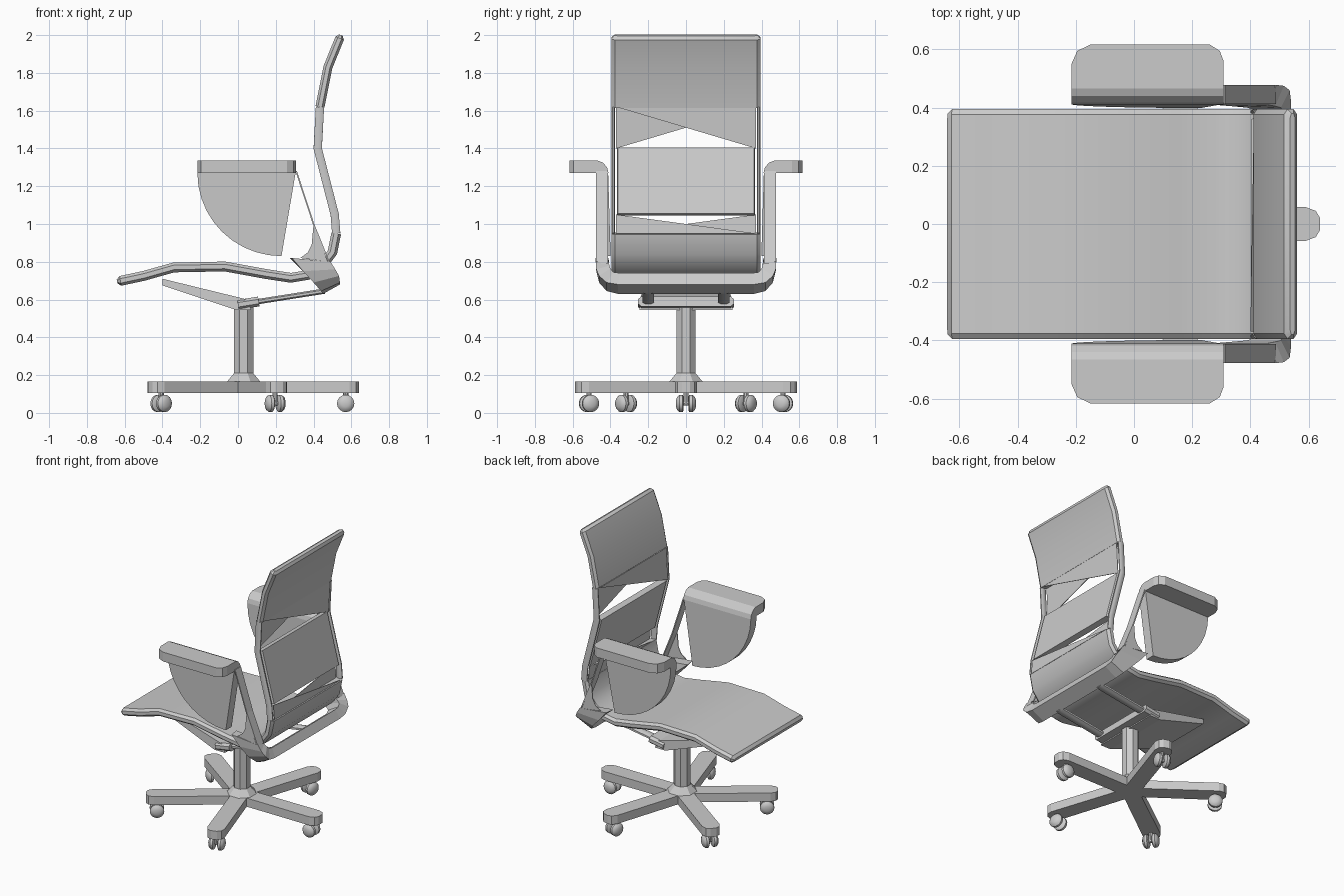
import bpy, bmesh
from math import pi, cos, sin
from mathutils import Vector, Matrix

cube = bpy.data.objects.get("Cube")
if cube:
    bpy.data.objects.remove(cube)

grey = bpy.data.materials.new("light grey")
grey.use_nodes = True
tone = (0.6, 0.6, 0.6, 1)
grey.diffuse_color = tone
grey.node_tree.nodes["Principled BSDF"].inputs["Base Color"].default_value = tone


def finish(name, bm, smooth=0):
    bmesh.ops.recalc_face_normals(bm, faces=bm.faces)
    mesh = bpy.data.meshes.new(name)
    bm.to_mesh(mesh)
    bm.free()
    mesh.materials.append(grey)
    obj = bpy.data.objects.new(name, mesh)
    bpy.context.collection.objects.link(obj)
    if smooth:
        bpy.ops.object.select_all(action='DESELECT')
        obj.select_set(True)
        bpy.context.view_layer.objects.active = obj
        bpy.ops.object.shade_smooth_by_angle(angle=smooth)
    return obj


def loft(name, rings, smooth=0):
    """Skin closed rings of points and cap both ends."""
    bm = bmesh.new()
    rows = [[bm.verts.new(p) for p in ring] for ring in rings]
    n = len(rows[0])
    for a, b in zip(rows, rows[1:]):
        for i in range(n):
            bm.faces.new((a[i], a[(i + 1) % n], b[(i + 1) % n], b[i]))
    bm.faces.new(rows[0])
    bm.faces.new(rows[-1])
    return finish(name, bm, smooth)


def slab(name, path, y0, y1, t=0.024, round_start=False, round_end=False, r=0.018):
    """Cushioned sheet following an x-z path, between two y limits."""
    pts = [Vector((x, 0, z)) for x, z in path]
    rings = []

    def ring(p, n, k, inset):
        outline = [(y0 + r, -t), (y1 - r, -t), (y1, -t * .45), (y1, t * .45),
                   (y1 - r, t), (y0 + r, t), (y0, t * .45), (y0, -t * .45)]
        mid = (y0 + y1) / 2
        shrink = 1 - inset / (y1 - y0)
        return [p + n * (h * k) + Vector((0, mid + (y - mid) * shrink, 0)) for y, h in outline]

    for i, p in enumerate(pts):
        d = (pts[min(i + 1, len(pts) - 1)] - pts[max(i - 1, 0)]).normalized()
        n = Vector((-d.z, 0, d.x))
        if i == 0 and round_start:
            rings += [ring(p, n, .4, .03), ring(p + d * .018, n, 1, 0)]
        elif i == len(pts) - 1 and round_end:
            rings += [ring(p - d * .018, n, 1, 0), ring(p, n, .4, .03)]
        else:
            rings.append(ring(p, n, 1, 0))
    return loft(name, rings, .5)


def prism_y(name, outline, y0, y1):
    return loft(name, [[(x, y, z) for x, z in outline] for y in (y0, y1)])


# Seat shell curving up into the lower back
seat_path = [(-.64, .695), (-.5, .725), (-.34, .77), (-.07, .775), (.15, .735),
             (.28, .715), (.37, .73), (.45, .785), (.5, .85), (.52, .95)]
slab("seat", seat_path, -.395, .395, .026, round_start=True)

# Middle and upper back panels
low, mid0, mid1, top0 = (.52, .95), (.512, 1.05), (.422, 1.4), (.434, 1.62)
slab("middle_back", [mid0, mid1], -.365, .365, .02, r=.006)
slab("upper_back", [top0, (.476, 1.83), (.545, 2.0)], -.395, .395, round_end=True)


# Triangular webs between the panels, crossing on the two skins
def web(name, corners, dx):
    loft(name, [[(x + dx + e, y, z) for x, y, z in corners] for e in (-.002, .002)])


w = .37
for side, dx in ((1, .02), (-1, -.02)):
    web("upper_web", [(top0[0], -w, top0[1]), (top0[0], w, top0[1]),
                      (mid1[0], side * w, mid1[1])], dx)
    web("lower_web", [(low[0], -w, low[1]), (low[0], w, low[1]),
                      (mid0[0], -side * w, mid0[1])], dx)

# Slim edge rails joining the panels
for s in (-1, 1):
    ya, yb = sorted((s * .376, s * .395))
    slab("back_edge_rail", [low, mid0, mid1, top0], ya, yb, .022, r=.006)

# Hoop under the back: outer y/z, inner y/z, front x, rear x, rear rise
half = [(.36, .63, .35, .69, .45, .54, .05), (.42, .645, .385, .70, .44, .54, .045),
        (.46, .69, .40, .73, .40, .535, .035), (.475, .75, .405, .77, .345, .515, .01),
        (.478, .82, .41, .82, .285, .49, -.02)]
hoop = []
for s, stations in ((-1, half[::-1]), (1, half)):
    for yo, zo, yi, zi, xf, xr, rise in stations:
        hoop.append([(xf, s * yo, zo), (xr, s * yo, zo + rise),
                     (xr - .03, s * yi, zi + rise), (xf - .01, s * yi, zi)])
loft("support_hoop", hoop)

# Armrests: pad, rounded side panel, rear strap and gusset
pad_outline = [(-.215, .41), (.308, .41), (.308, .56), (.295, .595), (.26, .617),
               (-.15, .617), (-.195, .595), (-.215, .55)]
for s in (-1, 1):
    pad = []
    for z, trim in ((1.27, 0), (1.3, .008), (1.325, .03), (1.335, .055)):
        pad.append([(x, s * (y + trim if y < .42 else y), z) for x, y in pad_outline])
    loft("arm_pad", pad)

    arc = [(.23 - .445 * cos(a), 1.27 - .44 * sin(a))
           for a in [i * pi / 20 for i in range(11)]]
    outline = [(.305, 1.272)] + arc
    panel = [[(x, s * (y - .03 * (1.27 - z)), z) for x, z in outline] for y in (.412, .477)]
    loft("arm_panel", panel)

    strap = [[(x - .004, s * .413, z), (x + .004, s * .413, z),
              (x + .004, s * .477, z), (x - .004, s * .477, z)]
             for x, z in ((.308, 1.28), (.40, 1.0), (.485, .79))]
    loft("arm_strap", strap)
    prism_y("arm_gusset", [(.40, 1.0), (.39, .89), (.37, .85), (.33, .82), (.475, .80)],
            s * .472, s * .477)

# Tilt mechanism below the seat
wedge = [(-.4, .71), (-.4, .675), (-.01, .545), (.07, .545), (.05, .6)]
loft("tilt_plate", [[(x, s * (.21 if x < -.1 else .245), z) for x, z in wedge] for s in (-1, 1)])
slab("cross_bar", [(.0, .572), (.11, .59)], -.255, .255, .026)
for s in (-1, 1):
    ya, yb = sorted((s * .17, s * .23))
    slab("tilt_rail", [(.06, .582), (.46, .645)], ya, yb, .014)

# Column with a flared foot
cx = .03


def ring8(r, z):
    return [(cx + r * cos(i * pi / 4 + pi / 8), r * sin(i * pi / 4 + pi / 8), z) for i in range(8)]


loft("column", [ring8(r, z) for r, z in ((.1, .16), (.055, .21), (.055, .56))])


# Five-armed base with twin-wheel casters
def turned(obj, a):
    obj.matrix_world = Matrix.Translation((cx, 0, 0)) @ Matrix.Rotation(a, 4, 'Z')


arm = [(0, -.055), (.56, -.058), (.595, -.045), (.61, -.02),
       (.61, .02), (.595, .045), (.56, .058), (0, .055)]
wheel = [(.012, .036), (.018, .046), (.034, .046), (.046, .036), (.053, .018)]
for k in range(5):
    a = k * 2 * pi / 5
    turned(loft("base_arm", [[(x, y, z) for x, y in arm] for z in (.105, .165)]), a)
    bm = bmesh.new()
    bmesh.ops.create_cone(bm, cap_ends=True, segments=8, radius1=.014, radius2=.014,
                          depth=.06, matrix=Matrix.Translation((.54, 0, .08)))
    turned(finish("caster_stem", bm), a)
    for s in (-1, 1):
        rings = [[(.54 + r * cos(i * pi / 8), s * y, .05 + r * sin(i * pi / 8))
                  for i in range(16)] for y, r in wheel]
        turned(loft("caster_wheel", rings, .6), a)
    bm = bmesh.new()
    bmesh.ops.create_cone(bm, cap_ends=True, segments=8, radius1=.012, radius2=.012, depth=.05,
                          matrix=Matrix.Translation((.54, 0, .05)) @ Matrix.Rotation(pi / 2, 4, 'X'))
    turned(finish("caster_axle", bm), a)
